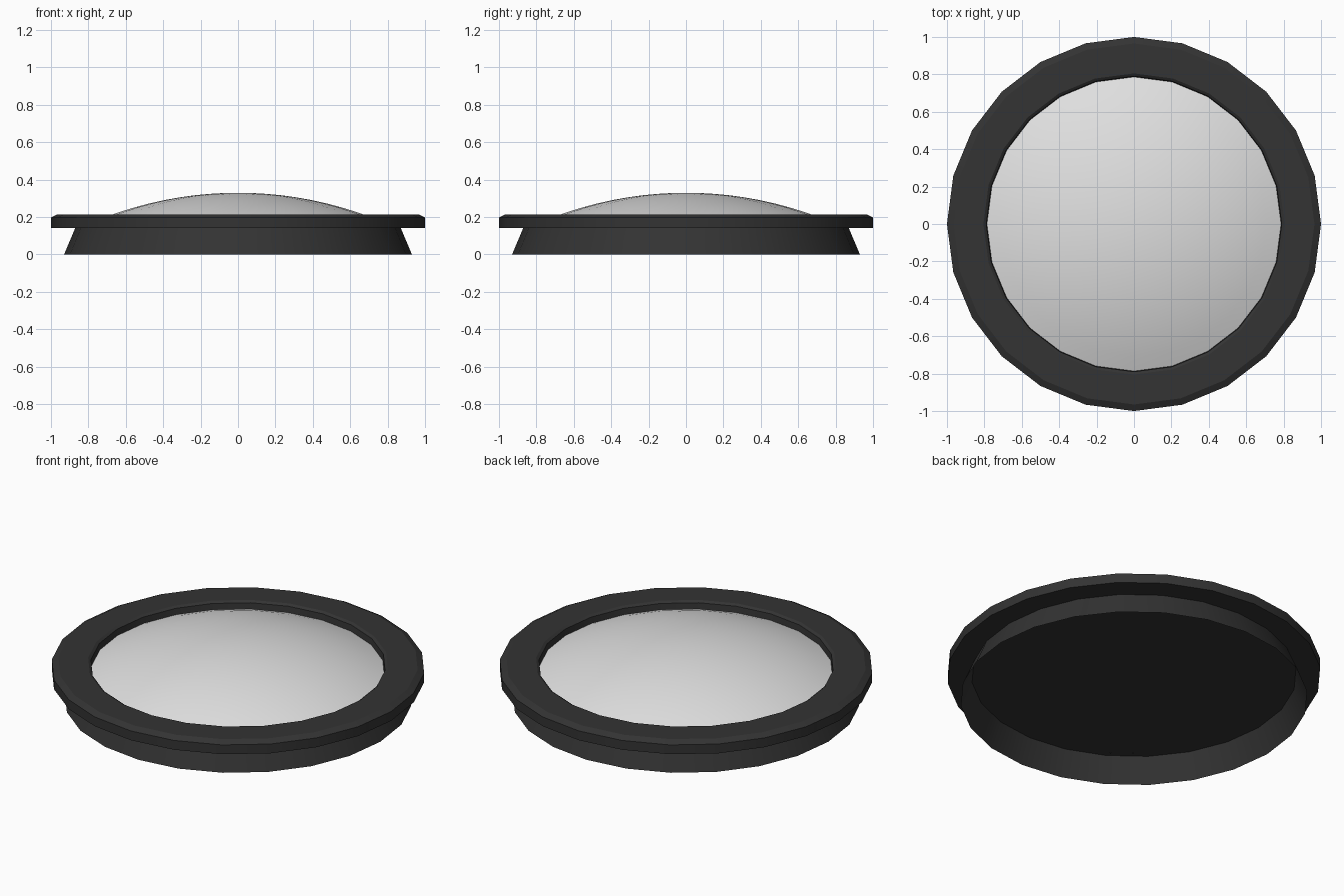
import bpy, bmesh, math

cube = bpy.data.objects.get("Cube")
if cube:
    bpy.data.objects.remove(cube, do_unlink=True)

SIDES = 24


def material(name, value):
    mat = bpy.data.materials.new(name)
    mat.use_nodes = True
    colour = (value, value, value, 1)
    mat.diffuse_color = colour
    bsdf = next(n for n in mat.node_tree.nodes if n.type == 'BSDF_PRINCIPLED')
    bsdf.inputs["Base Color"].default_value = colour
    bsdf.inputs["Roughness"].default_value = 0.6
    return mat


def lathe(name, profile, mat):
    """Spin a (radius, height) profile round z; radius 0 makes a pole."""
    bm = bmesh.new()
    rings = []
    for r, z in profile:
        if r == 0:
            rings.append([bm.verts.new((0, 0, z))] * SIDES)
        else:
            angles = [math.tau * i / SIDES for i in range(SIDES)]
            rings.append([bm.verts.new((r * math.cos(a), r * math.sin(a), z)) for a in angles])
    for low, high in zip(rings, rings[1:]):
        for i in range(SIDES):
            j = (i + 1) % SIDES
            corners = dict.fromkeys((low[i], low[j], high[j], high[i]))
            bm.faces.new(list(corners))
    mesh = bpy.data.meshes.new(name)
    bm.to_mesh(mesh)
    bm.free()
    mesh.materials.append(mat)
    obj = bpy.data.objects.new(name, mesh)
    bpy.context.collection.objects.link(obj)
    bpy.ops.object.select_all(action='DESELECT')
    obj.select_set(True)
    bpy.context.view_layer.objects.active = obj
    bpy.ops.object.shade_smooth_by_angle(angle=math.radians(25))
    return obj


black = material("black_plastic", 0.033)
white = material("frosted_white", 0.75)

# Flared skirt, open underneath
lathe("base_skirt", [(0.93, 0), (0.87, 0.142)], black)

# Flat collar with chamfered edges and a recessed inner wall
lathe("rim", [(0.84, 0.142), (1, 0.142), (1, 0.197), (0.965, 0.215),
              (0.805, 0.215), (0.79, 0.205), (0.785, 0.155)], black)

# Plate that closes the underside
lathe("back_plate", [(0, 0.145), (0.845, 0.145)], black).data.flip_normals()

# Shallow spherical lens
RADIUS, TOP, EDGE, STEPS = 2.0, 0.33, 0.787, 10
dome = []
for k in range(STEPS + 1):
    r = EDGE * (1 - k / STEPS)
    dome.append((r, TOP - RADIUS + math.sqrt(RADIUS ** 2 - r ** 2)))
lathe("lens_dome", dome, white)
